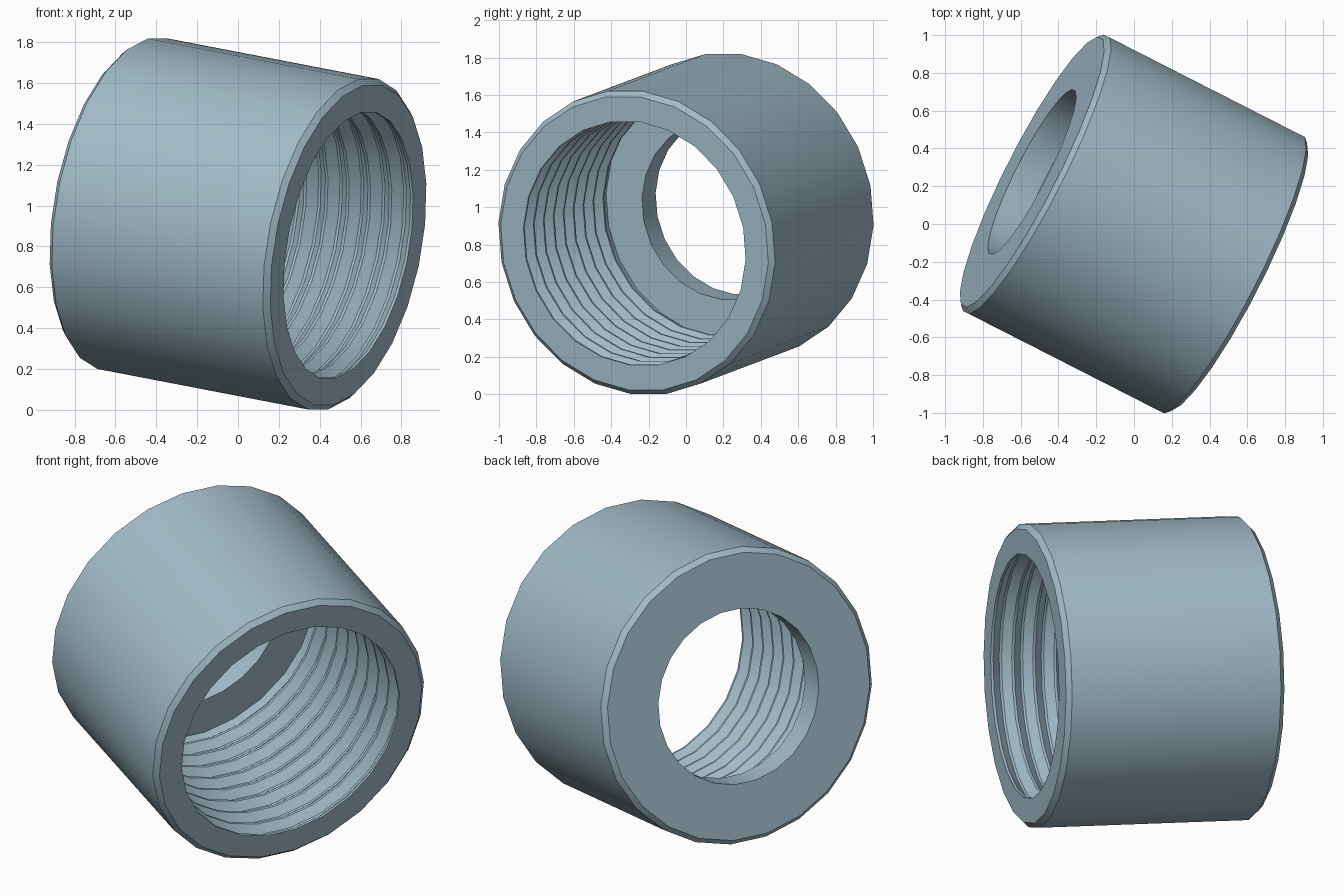
import bpy, bmesh, math
from mathutils import Matrix, Vector

if "Cube" in bpy.data.objects:
    bpy.data.objects.remove(bpy.data.objects["Cube"])

SIDES = 24
HALF = 0.615            # half length along the axis
R_OUT, BEVEL = 0.828, 0.027
R_HOLE, SHELF = 0.49, -0.452
R_MINOR, R_MAJOR, TURNS = 0.665, 0.705, 9

# tilted frame: local z runs towards the threaded mouth
axis = Vector((1.04, -0.53, -0.20)).normalized()
up = (Vector((0, 0, 1)) - axis * axis.z).normalized()
side = up.cross(axis)
frame = Matrix((side, up, axis)).transposed().to_4x4()
frame.translation = (0, 0, 0.91)

steel = bpy.data.materials.new("blue grey steel")
steel.diffuse_color = (0.36, 0.50, 0.58, 1)
steel.use_nodes = True
steel.node_tree.nodes["Principled BSDF"].inputs["Base Color"].default_value = steel.diffuse_color

# closed cross-section as (radius, height): outside wall with bevelled rims
profile = [(R_HOLE, -HALF), (R_OUT - BEVEL, -HALF), (R_OUT, -HALF + BEVEL),
           (R_OUT, HALF - BEVEL), (R_OUT - BEVEL, HALF)]
# threaded bore from the mouth down to the shelf
pitch = (HALF - SHELF) / TURNS
for i in range(TURNS):
    top = HALF - i * pitch
    profile += [(R_MINOR, top), (R_MINOR, top - 0.12 * pitch),
                (R_MAJOR, top - 0.5 * pitch), (R_MAJOR, top - 0.62 * pitch)]
profile[-1] = (R_MAJOR, SHELF)
# inner lip
profile.append((R_HOLE, SHELF))

# revolve the cross-section
bm = bmesh.new()
rings = []
for k in range(SIDES):
    a = 2 * math.pi * (k + 0.5) / SIDES
    rings.append([bm.verts.new((r * math.cos(a), r * math.sin(a), h)) for r, h in profile])
n = len(profile)
for k in range(SIDES):
    r0, r1 = rings[k], rings[(k + 1) % SIDES]
    for j in range(n):
        bm.faces.new((r0[j], r1[j], r1[(j + 1) % n], r0[(j + 1) % n]))
bmesh.ops.recalc_face_normals(bm, faces=bm.faces)
mesh = bpy.data.meshes.new("threaded_collar")
bm.to_mesh(mesh)
bm.free()
mesh.materials.append(steel)

collar = bpy.data.objects.new("threaded_collar", mesh)
bpy.context.collection.objects.link(collar)
collar.matrix_world = frame
bpy.context.view_layer.objects.active = collar
collar.select_set(True)
bpy.ops.object.shade_smooth_by_angle(angle=math.radians(25))
